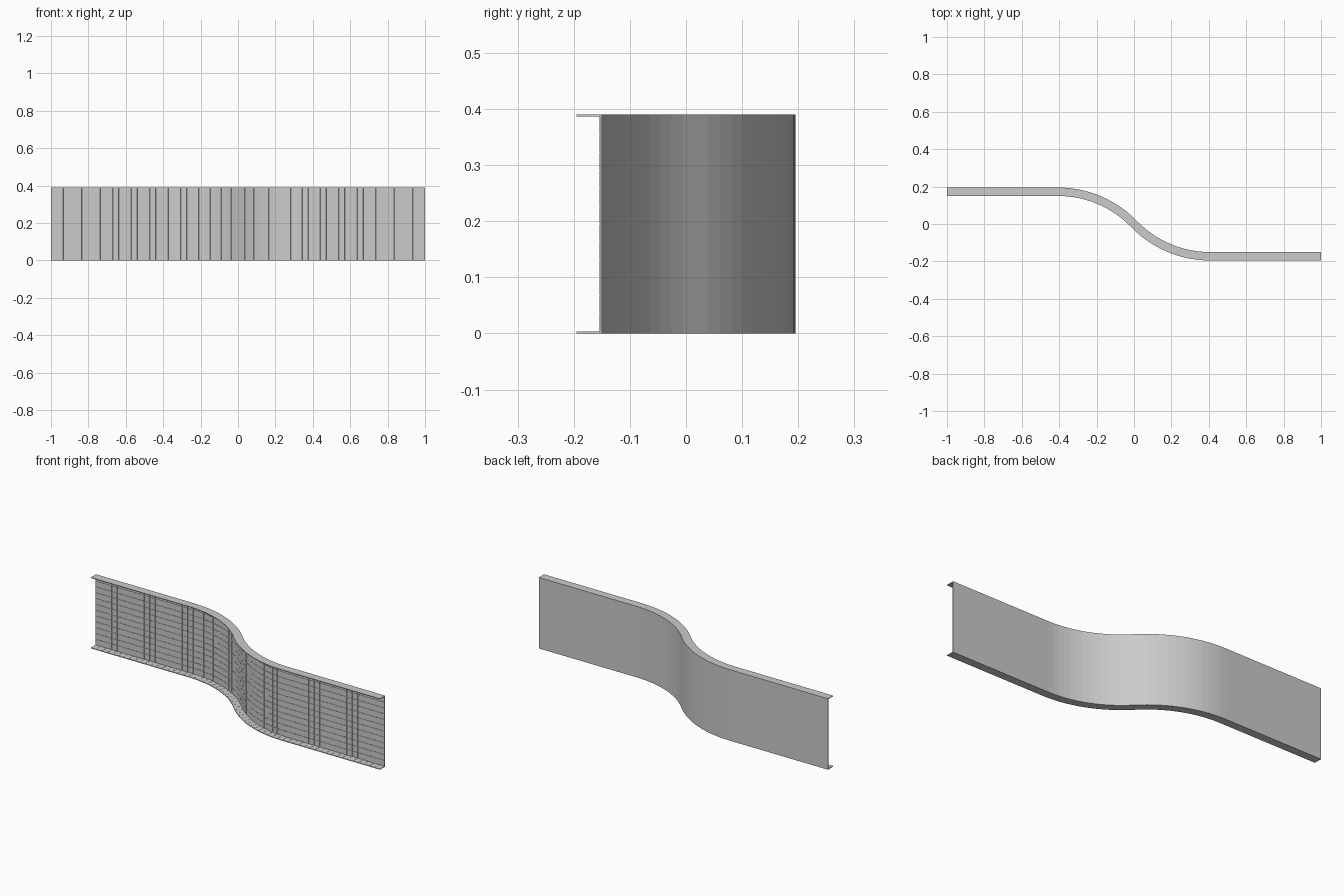
import bpy, bmesh, math
from mathutils import Vector

if "Cube" in bpy.data.objects:
    bpy.data.objects.remove(bpy.data.objects["Cube"])

H, D, T = 0.39, 0.045, 0.003      # height, flange depth, sheet thickness
DROP = 0.1725                     # half the sideways shift of the centreline
ANGLE = math.radians(46)
ROWS, N_STRAIGHT, N_ARC = 12, 18, 14

# S-shaped centreline: straight, two opposed arcs, straight
R = DROP / (1 - math.cos(ANGLE))
XT = R * math.sin(ANGLE)
half = [(Vector((-1 + (1 - XT) * i / N_STRAIGHT, DROP)), 0.0) for i in range(N_STRAIGHT)]
for i in range(N_ARC + 1):
    a = ANGLE * i / N_ARC
    half.append((Vector((-XT + R * math.sin(a), DROP - R * (1 - math.cos(a)))), a))
path = half + [(-p, a) for p, a in reversed(half[:-1])]

# C-shaped section: (distance forward from the back face, height)
section = [(0, 0), (0, H), (D, H), (D, H - T)]
section += [(T, H - T - (H - 2 * T) * i / ROWS) for i in range(ROWS + 1)]
section += [(D, T), (D, 0)]

bm = bmesh.new()
rings = []
for p, a in path:
    front = Vector((-math.sin(a), -math.cos(a)))
    ring = []
    for d, z in section:
        q = p + front * (d - D / 2)
        ring.append(bm.verts.new((q.x, q.y, z)))
    rings.append(ring)

# Skin of the channel; the inside faces become tiles
tiles = []
n = len(section)
for r0, r1 in zip(rings, rings[1:]):
    for j in range(n):
        k = (j + 1) % n
        f = bm.faces.new((r0[j], r0[k], r1[k], r1[j]))
        if 3 <= j <= ROWS + 4:
            tiles.append(f)
bm.faces.new(rings[0])
bm.faces.new(list(reversed(rings[-1])))
bmesh.ops.recalc_face_normals(bm, faces=bm.faces[:])

# Hairline joints between the inside tiles
bmesh.ops.inset_individual(bm, faces=tiles, thickness=0.0008, depth=0.0008)

mesh = bpy.data.meshes.new("curved_channel_panel")
bm.to_mesh(mesh)
bm.free()
obj = bpy.data.objects.new("curved_channel_panel", mesh)
bpy.context.collection.objects.link(obj)
